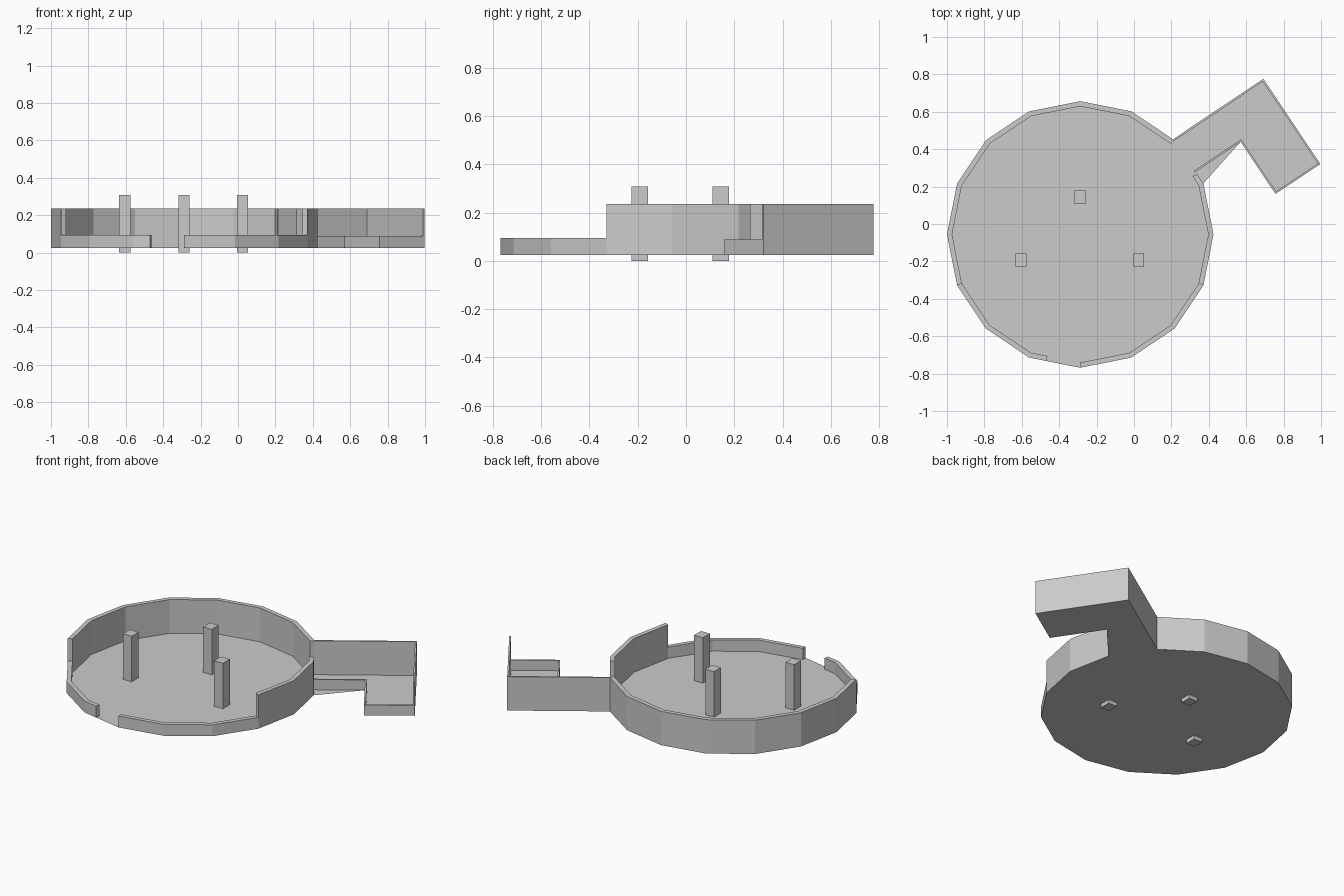
import bpy, bmesh, math
from mathutils import Vector

if "Cube" in bpy.data.objects:
    bpy.data.objects.remove(bpy.data.objects["Cube"])

CENTRE = Vector((-0.2875, -0.056))
R_OUT, R_IN = 0.7125, 0.685
BASE, LOW, HIGH = 0.024, 0.095, 0.235


def finish(name, bm):
    bmesh.ops.recalc_face_normals(bm, faces=bm.faces)
    mesh = bpy.data.meshes.new(name)
    bm.to_mesh(mesh)
    bm.free()
    obj = bpy.data.objects.new(name, mesh)
    bpy.context.collection.objects.link(obj)
    return obj


def ring_point(i, r):
    """Point on the 16-sided outline; fractional i lies on an edge."""
    def corner(k):
        a = k * math.tau / 16
        return CENTRE + r * Vector((math.cos(a), math.sin(a)))
    k = math.floor(i + 1e-6)
    return corner(k).lerp(corner(k + 1), i - k)


def wall(name, outer, inner, top):
    """Upright wall strip between two matching outlines, open underneath."""
    bm = bmesh.new()
    rows = [[bm.verts.new((p.x, p.y, z)) for p in path]
            for path, z in ((outer, BASE), (outer, top), (inner, top), (inner, BASE))]
    for a, b in zip(rows, rows[1:]):
        for i in range(len(a) - 1):
            bm.faces.new((a[i], a[i + 1], b[i + 1], b[i]))
    for end in (0, -1):
        bm.faces.new([row[end] for row in rows])
    return finish(name, bm)


def ring_wall(name, steps, top):
    wall(name, [ring_point(i, R_OUT) for i in steps],
         [ring_point(i, R_IN) for i in steps], top)


# Side arm frame: u runs outward, v runs across it
ARM = Vector((0.207, 0.452))
U = Vector((math.cos(math.radians(33.75)), math.sin(math.radians(33.75))))
V = Vector((U.y, -U.x))


def arm(*uv):
    return [ARM + U * u + V * v for u, v in uv]


L, W, N, F, T = 0.583, 0.548, 0.295, 0.212, 0.01

# Flat floor covering the dish and the arm
bm = bmesh.new()
outline = [ring_point(i, R_OUT) for i in range(3, 18)]
outline += arm((0, F), (N, F), (N, W), (L, W), (L, 0), (0, 0))
bm.faces.new([bm.verts.new((p.x, p.y, BASE)) for p in outline])
bmesh.ops.triangulate(bm, faces=bm.faces[:])
finish("floor", bm)

# Round dish walls: tall at the back, low at the front with a gap
ring_wall("back_wall", [2] + list(range(3, 10)), HIGH)
ring_wall("front_left_wall", [9, 10, 11, 11 + 1 / 3], LOW)
ring_wall("front_right_wall", [12, 13, 14, 15], LOW)
ring_wall("right_wall", [-1, 0, 1, 1.22], HIGH)

# Thin arm walls
wall("arm_tall_wall", arm((0, 0), (L, 0), (L, W)),
     arm((0, T), (L - T, T), (L - T, W)), HIGH)
wall("arm_low_wall", arm((L, W), (N, W), (N, F), (0, F)),
     arm((L, W - T), (N + T, W - T), (N + T, F - T), (0, F - T)), 0.088)

# Three square posts passing through the floor
for i, (x, y) in enumerate(((-0.606, -0.192), (0.024, -0.192), (-0.288, 0.144))):
    bm = bmesh.new()
    bmesh.ops.create_cube(bm, size=1)
    bmesh.ops.scale(bm, vec=(0.06, 0.068, 0.308), verts=bm.verts)
    bmesh.ops.translate(bm, vec=(x, y, 0.154), verts=bm.verts)
    finish(f"post_{i + 1}", bm)
